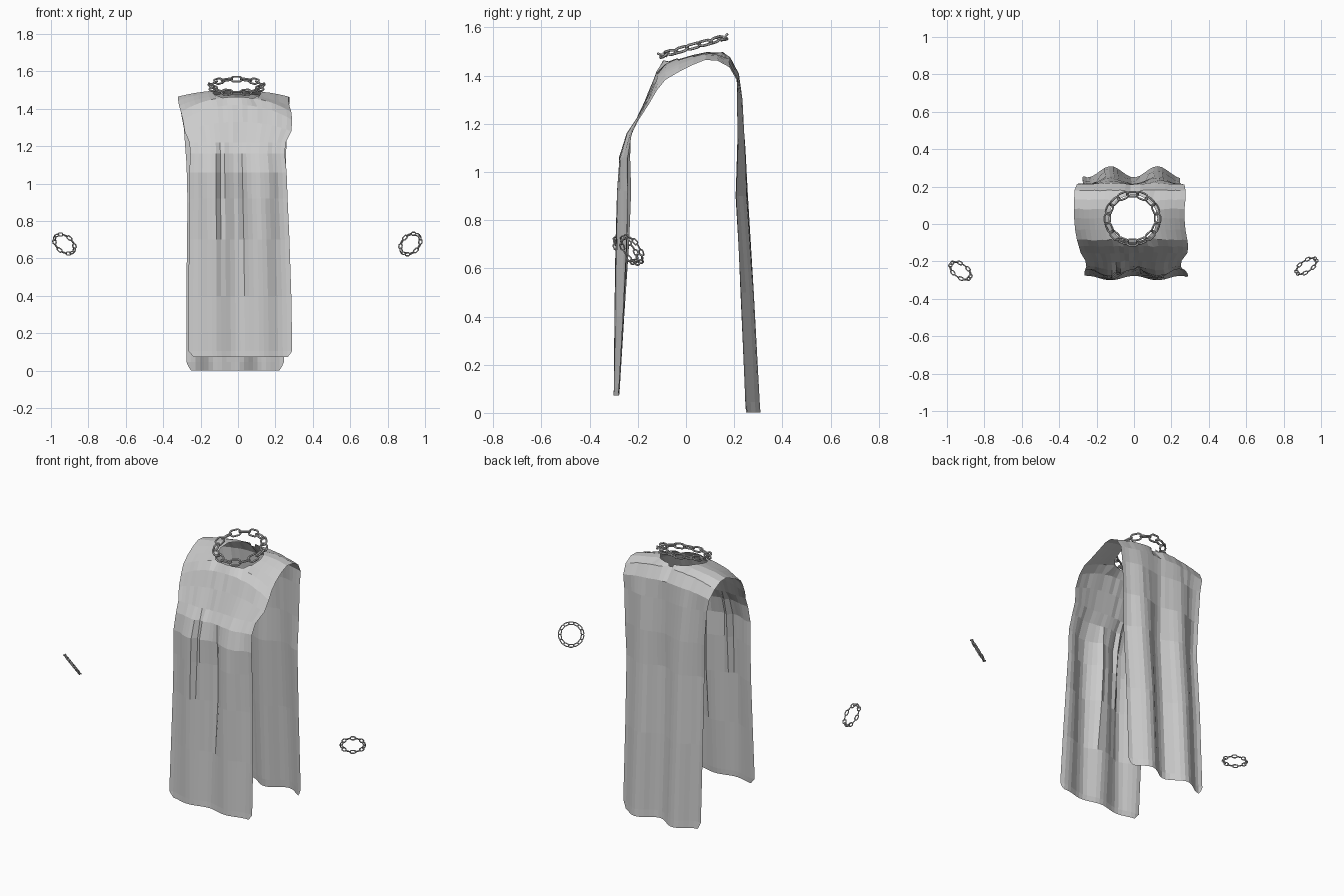
import bpy, bmesh, math, random
from mathutils import Vector, Matrix

if "Cube" in bpy.data.objects:
    bpy.data.objects.remove(bpy.data.objects["Cube"])

random.seed(4)

# Cloth rows from front hem, over the shoulders, to back hem:
# (y, z, shoulder droop, left x, right x, fold depth)
ROWS = [
    (-.289, .072, 0, -.262, .290, .012),
    (-.287, .105, 0, -.265, .290, .013),
    (-.276, .40, 0, -.265, .285, .020),
    (-.268, .70, 0, -.262, .275, .024),
    (-.262, .92, 0, -.260, .265, .022),
    (-.260, 1.06, 0, -.260, .260, .018),
    (-.235, 1.16, 0, -.255, .250, .010),
    (-.200, 1.22, 0, -.260, .255, .004),
    (-.155, 1.33, .05, -.285, .285, 0),
    (-.120, 1.42, .08, -.295, .290, 0),
    (-.085, 1.463, .08, -.305, .285, 0),
    (-.030, 1.475, .06, -.315, .275, 0),
    (.030, 1.49, .045, -.320, .270, 0),
    (.080, 1.50, .035, -.320, .270, 0),
    (.130, 1.497, .035, -.320, .275, 0),
    (.180, 1.48, .045, -.318, .275, 0),
    (.215, 1.41, .03, -.305, .270, .004),
    (.222, 1.30, 0, -.290, .262, .010),
    (.230, 1.10, 0, -.275, .255, .015),
    (.232, .90, 0, -.270, .250, .024),
    (.255, .50, 0, -.275, .245, .028),
    (.276, .045, 0, -.275, .245, .030),
    (.279, .002, 0, -.275, .245, .030),
]
COLS = 22
# pinched front creases: column -> depth per row
CREASES = {7: {3: .010, 4: .022, 5: .024, 6: .016}, 12: {3: .012, 4: .018, 5: .016}}
NECK = Vector((-.005, .03))
NECK_R = (.13, .125)


def neck_dist(co):
    return math.hypot((co.x - NECK.x) / NECK_R[0], (co.y - NECK.y) / NECK_R[1])


def build_tabard():
    bm = bmesh.new()
    grid = []
    last = len(ROWS) - 1
    for r, (y, z, droop, xl, xr, amp) in enumerate(ROWS):
        side = -1 if y < 0 else 1
        line = []
        for c in range(COLS + 1):
            u = 2 * c / COLS - 1
            x = (xl + xr) / 2 + u * (xr - xl) / 2
            # soft vertical folds
            yy = y - side * amp * math.cos(2 * math.pi * x / .25)
            yy += CREASES.get(c, {}).get(r, 0)
            zz = z - droop * abs(u) ** 2.2
            # rounded hem corners
            if r in (0, last) and abs(u) == 1:
                x -= u * .012
                zz += .016
            if 1 < r < last - 1 and 0 < c < COLS:
                yy += random.uniform(-.003, .003)
            line.append(bm.verts.new((x, yy, zz)))
        grid.append(line)
    for a, b in zip(grid, grid[1:]):
        for c in range(COLS):
            bm.faces.new((a[c], a[c + 1], b[c + 1], b[c]))
    # neck opening: cut the inside, then ease the rim onto an ellipse
    hole = [f for f in bm.faces
            if f.calc_center_median().z > 1.35 and neck_dist(f.calc_center_median()) < 1]
    bmesh.ops.delete(bm, geom=hole, context='FACES')
    for v in bm.verts:
        d = neck_dist(v.co)
        if v.is_boundary and v.co.z > 1.35 and d < 1.4:
            v.co.x = NECK.x + (v.co.x - NECK.x) / d
            v.co.y = NECK.y + (v.co.y - NECK.y) / d
    mesh = bpy.data.meshes.new("tabard")
    bm.to_mesh(mesh)
    bm.free()
    bpy.context.collection.objects.link(bpy.data.objects.new("tabard", mesh))


def add_link(bm, mat, length, width, wire, steps=16, sides=6):
    # one oval link: a stadium path swept by a round wire
    rad = width / 2 - wire
    half = length / 2 - width / 2
    rings = []
    for i in range(steps):
        t = 2 * math.pi * (i + .5) / steps
        out = Vector((math.cos(t), math.sin(t), 0))
        mid = out * rad + Vector((math.copysign(half, out.x), 0, 0))
        rings.append([bm.verts.new(mat @ (mid + wire * (out * math.cos(p) + Vector((0, 0, math.sin(p))))))
                      for p in (2 * math.pi * k / sides for k in range(sides))])
    for i in range(steps):
        a, b = rings[i], rings[(i + 1) % steps]
        for k in range(sides):
            m = (k + 1) % sides
            bm.faces.new((a[k], b[k], b[m], a[m]))


def build_chain(name, centre, normal, radius, links, length, width, wire):
    bm = bmesh.new()
    place = Matrix.Translation(centre) @ Vector(normal).to_track_quat('Z', 'Y').to_matrix().to_4x4()
    for i in range(links):
        # neighbouring links twist in opposite directions
        local = (Matrix.Rotation(2 * math.pi * i / links, 4, 'Z')
                 @ Matrix.Translation((0, radius, 0))
                 @ Matrix.Rotation(math.radians(32) * (-1) ** i, 4, 'X'))
        add_link(bm, place @ local, length, width, wire)
    bmesh.ops.recalc_face_normals(bm, faces=bm.faces)
    mesh = bpy.data.meshes.new(name)
    bm.to_mesh(mesh)
    bm.free()
    bpy.context.collection.objects.link(bpy.data.objects.new(name, mesh))


build_tabard()
build_chain("neck_chain", (-.008, .030, 1.522), (0, -.27, .963), .134, 16, .070, .047, .0055)
build_chain("left_wrist_chain", (-.928, -.25, .677), (.485, .661, .573), .062, 14, .036, .024, .0034)
build_chain("right_wrist_chain", (.922, -.225, .677), (-.5, .72, .47), .062, 14, .036, .024, .0034)
